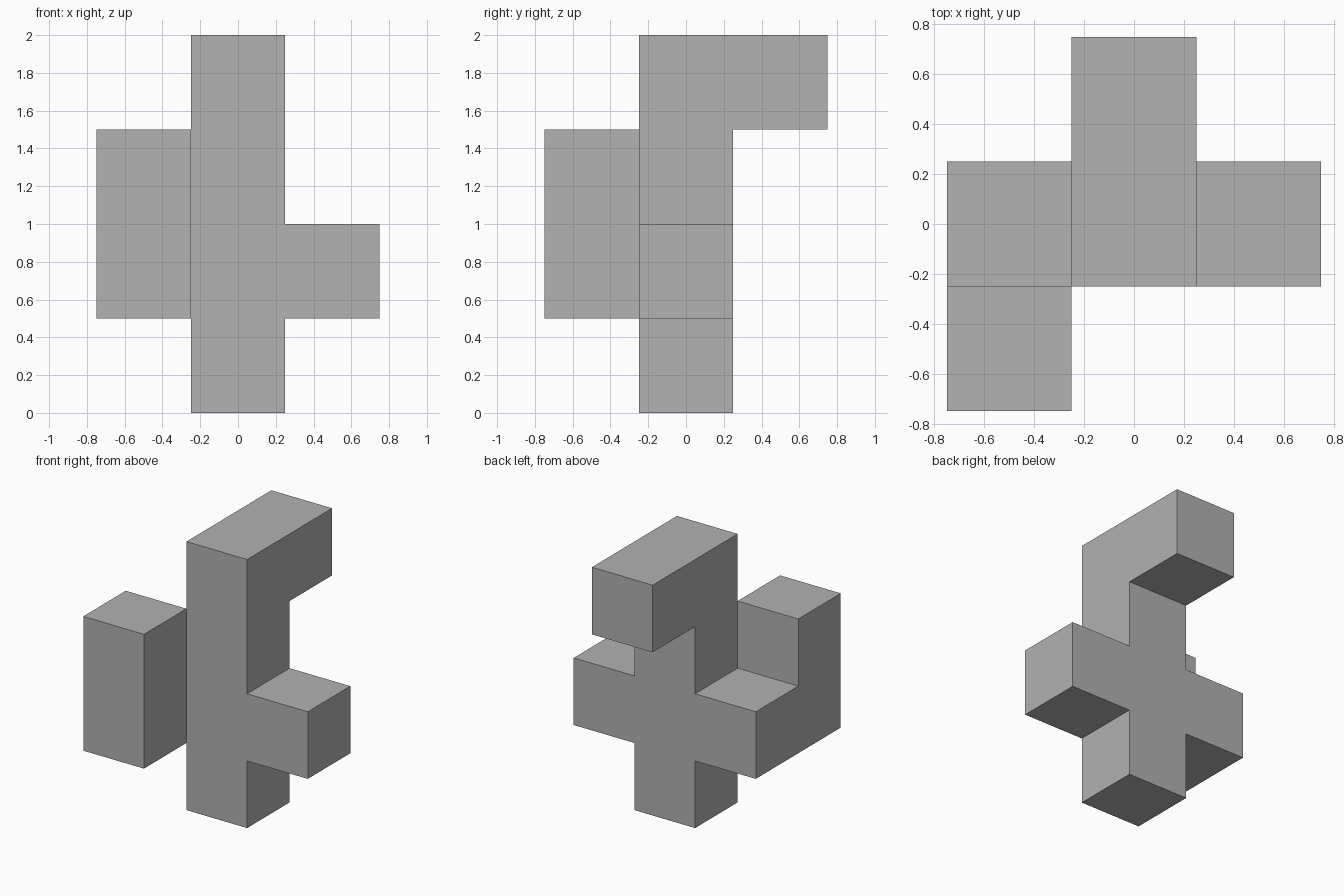
import bpy
import bmesh
from mathutils import Matrix, Vector

UNIT = 0.5
UP, BACK, FRONT = Vector((0, 0, 1)), Vector((0, 1, 0)), Vector((0, -1, 0))
LEFT, RIGHT = Vector((1, 0, 0)), Vector((-1, 0, 0))

cube = bpy.data.objects.get("Cube")
if cube:
    bpy.data.objects.remove(cube, do_unlink=True)


def make_material(name, colour):
    mat = bpy.data.materials.new(name)
    mat.use_nodes = True
    mat.diffuse_color = colour
    mat.node_tree.nodes["Principled BSDF"].inputs["Base Color"].default_value = colour
    return mat


def grow(bm, cell, direction):
    """Extrude one block out of a cell and return the new cell's centre."""
    target = cell + direction * UNIT / 2
    face = min(bm.faces, key=lambda f: (f.calc_center_median() - target).length)
    result = bmesh.ops.extrude_face_region(bm, geom=[face])
    verts = [g for g in result["geom"] if isinstance(g, bmesh.types.BMVert)]
    bmesh.ops.translate(bm, verts=verts, vec=direction * UNIT)
    if face.is_valid:
        bmesh.ops.delete(bm, geom=[face], context="FACES_ONLY")
    return cell + direction * UNIT


bm = bmesh.new()

# Column of four blocks
base = Vector((0, 0, UNIT / 2))
bmesh.ops.create_cube(bm, size=UNIT, matrix=Matrix.Translation(base))
second = grow(bm, base, UP)
top = grow(bm, grow(bm, second, UP), UP)

# Overhang at the top and the short left arm
grow(bm, top, BACK)
grow(bm, second, LEFT)

# Right arm, turning forward and then up
cell = second
for direction in (RIGHT, FRONT, UP):
    cell = grow(bm, cell, direction)

# Merge coplanar faces into clean flat sides
bmesh.ops.recalc_face_normals(bm, faces=bm.faces[:])
bmesh.ops.dissolve_limit(bm, angle_limit=0.01, verts=bm.verts[:], edges=bm.edges[:])

mesh = bpy.data.meshes.new("block_puzzle_piece")
bm.to_mesh(mesh)
bm.free()
mesh.materials.append(make_material("plain_grey", (0.445, 0.445, 0.445, 1)))
piece = bpy.data.objects.new("block_puzzle_piece", mesh)
bpy.context.collection.objects.link(piece)
